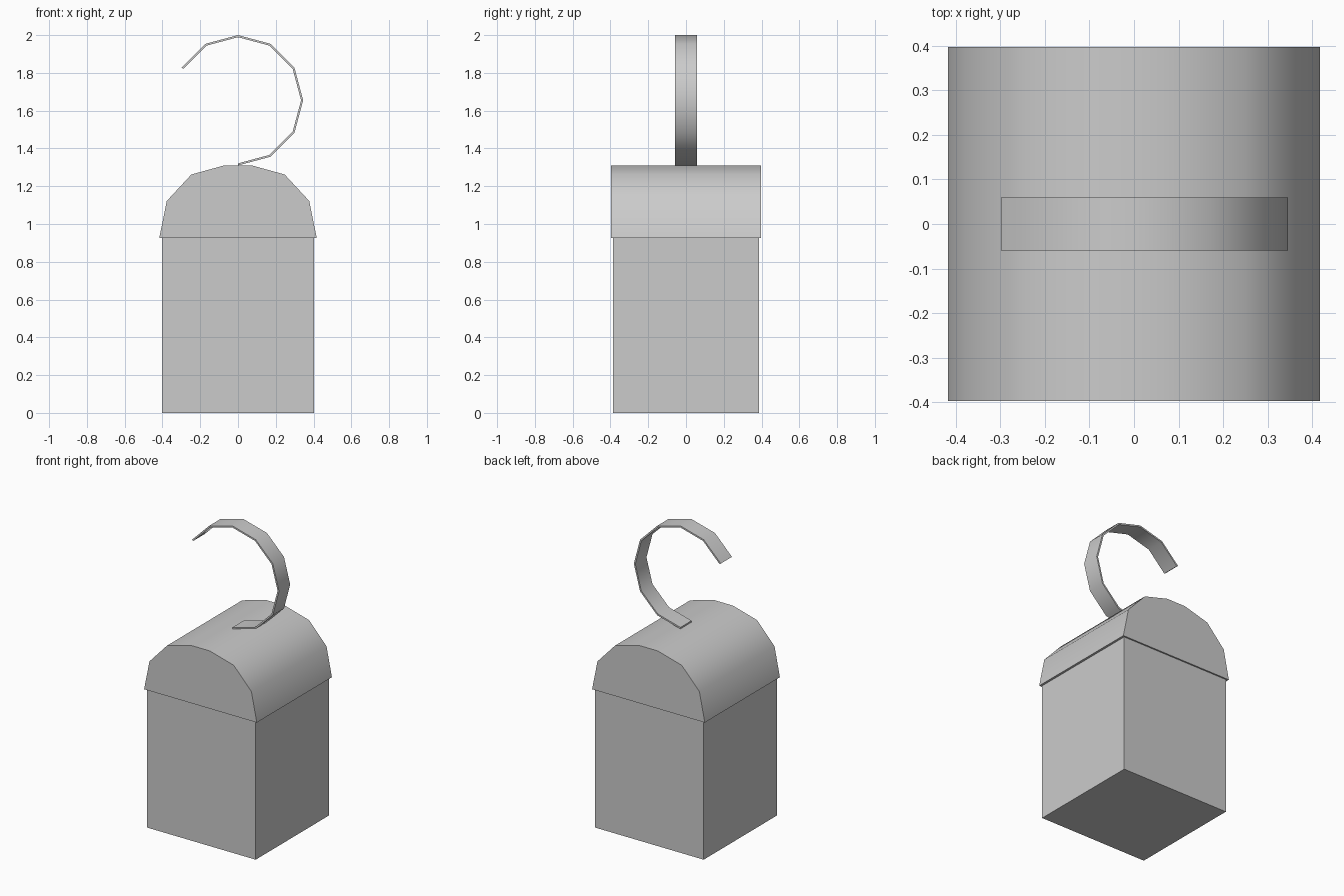
import bpy, bmesh, math

cube = bpy.data.objects.get("Cube")
if cube:
    bpy.data.objects.remove(cube, do_unlink=True)

grey = bpy.data.materials.new("light_grey")
grey.use_nodes = True
grey.diffuse_color = (0.6, 0.6, 0.6, 1)
bsdf = next(n for n in grey.node_tree.nodes if n.type == 'BSDF_PRINCIPLED')
bsdf.inputs["Base Color"].default_value = (0.6, 0.6, 0.6, 1)


def extrude_profile(name, profile, half_depth):
    """Extrude an (x, z) outline along y, centred on y = 0."""
    bm = bmesh.new()
    face = bm.faces.new([bm.verts.new((x, -half_depth, z)) for x, z in profile])
    out = bmesh.ops.extrude_face_region(bm, geom=[face])
    verts = [g for g in out["geom"] if isinstance(g, bmesh.types.BMVert)]
    bmesh.ops.translate(bm, verts=verts, vec=(0, 2 * half_depth, 0))
    bmesh.ops.recalc_face_normals(bm, faces=bm.faces)
    mesh = bpy.data.meshes.new(name)
    bm.to_mesh(mesh)
    bm.free()
    mesh.materials.append(grey)
    obj = bpy.data.objects.new(name, mesh)
    bpy.context.collection.objects.link(obj)
    bpy.ops.object.select_all(action='DESELECT')
    obj.select_set(True)
    bpy.context.view_layer.objects.active = obj
    bpy.ops.object.shade_smooth_by_angle(angle=math.radians(40))
    return obj


# Box body
extrude_profile("body", [(-0.402, 0), (0.402, 0), (0.402, 0.925), (-0.402, 0.925)], 0.387)

# Arched lid, slightly overhanging the body
half = [(0.417, 0.925), (0.377, 1.122), (0.247, 1.262), (0.07, 1.311)]
extrude_profile("lid", half + [(-x, z) for x, z in reversed(half)], 0.397)


# Flat strip hook: two thirds of a twelve-sided ring
def arc(radius):
    angles = [math.radians(-90 + 30 * i) for i in range(9)]
    return [(radius * math.cos(a), 1.655 + radius * math.sin(a)) for a in angles]


extrude_profile("hook", arc(0.345) + arc(0.334)[::-1], 0.059)
